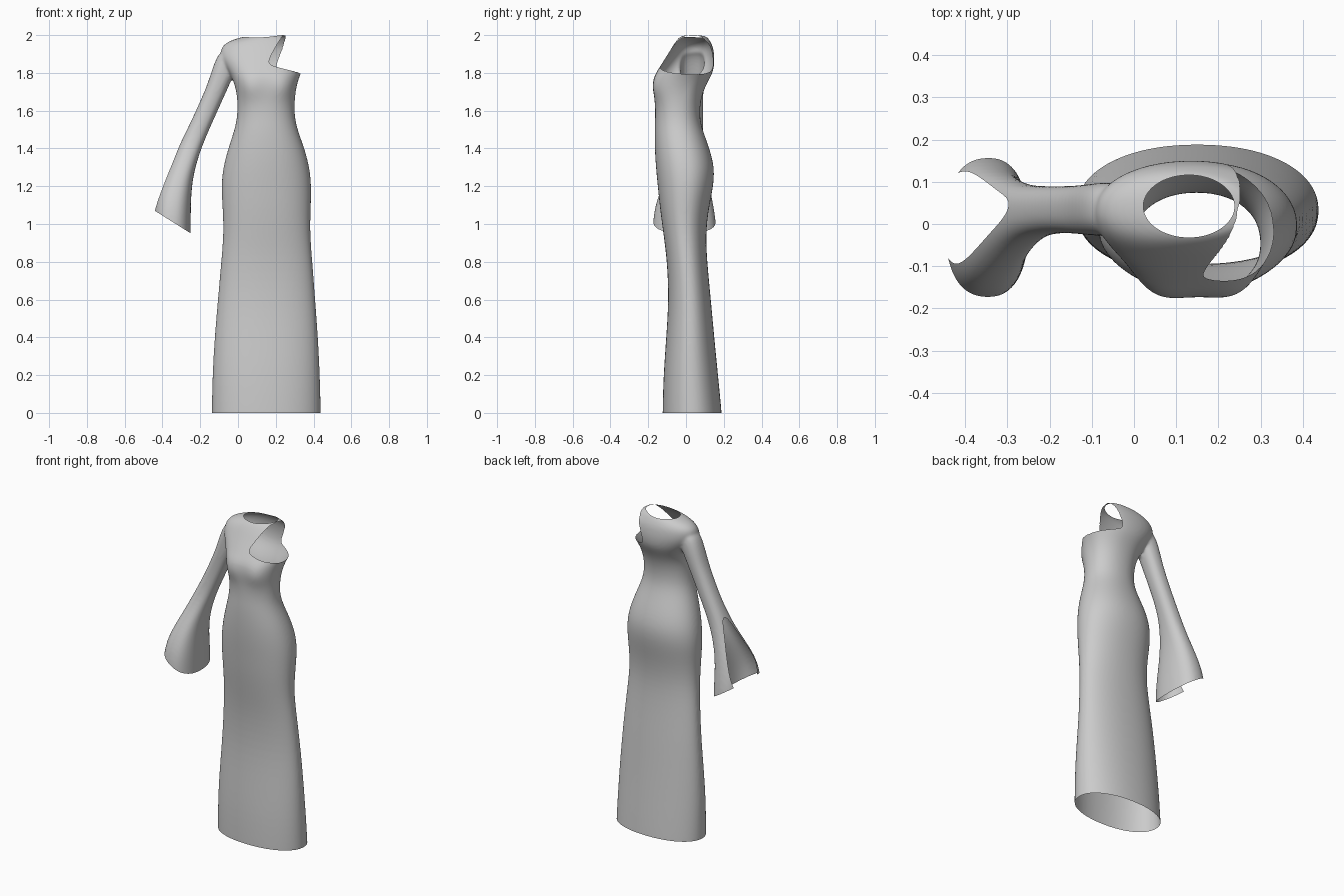
import bpy, bmesh, math

if "Cube" in bpy.data.objects:
    bpy.data.objects.remove(bpy.data.objects["Cube"])

N = 32  # points per cross-section


def loft(bm, rings, power):
    """Closed loft from rings (z, x0, x1, y0, y1) of superelliptic section."""
    prev = None
    for i, (z, x0, x1, y0, y1) in enumerate(rings):
        ring = []
        for k in range(N):
            c, s = math.cos(2 * math.pi * k / N), math.sin(2 * math.pi * k / N)
            e = 2 / power
            x = (x0 + x1) / 2 + (x1 - x0) / 2 * math.copysign(abs(c) ** e, c)
            y = (y0 + y1) / 2 + (y1 - y0) / 2 * math.copysign(abs(s) ** e, s)
            ring.append(bm.verts.new((x, y, z)))
        if prev:
            for k in range(N):
                j = (k + 1) % N
                bm.faces.new((prev[k], prev[j], ring[j], ring[k]))
        else:
            bm.faces.new(ring[::-1])
        prev = ring
    bm.faces.new(prev)
    return bm


def cut(bm, field):
    """Trim away everything where field > 0, leaving a clean edge."""
    val = {v: field(*v.co) for v in bm.verts}
    new = set()
    for e in list(bm.edges):
        a, b = e.verts
        if (val[a] > 0) != (val[b] > 0):
            fac = val[a] / (val[a] - val[b])
            new.add(bmesh.utils.edge_split(e, a, min(max(fac, 0.001), 0.999))[1])
    for f in list(bm.faces):
        hit = [v for v in f.verts if v in new]
        if len(hit) == 2:
            bmesh.utils.face_split(f, hit[0], hit[1])
    gone = [v for v in bm.verts if v not in new and val[v] > 0]
    bmesh.ops.delete(bm, geom=gone, context='VERTS')


# Body of the gown, hem to neck
body = [
    (-0.15, -0.14, 0.44, -0.125, 0.20), (0.0, -0.14, 0.44, -0.125, 0.19),
    (0.2, -0.137, 0.435, -0.12, 0.17), (0.4, -0.125, 0.425, -0.105, 0.15),
    (0.6, -0.108, 0.41, -0.092, 0.132), (0.8, -0.09, 0.395, -0.10, 0.112),
    (0.95, -0.077, 0.382, -0.12, 0.105), (1.08, -0.082, 0.386, -0.138, 0.12),
    (1.2, -0.09, 0.39, -0.15, 0.146), (1.3, -0.08, 0.38, -0.16, 0.152),
    (1.4, -0.053, 0.353, -0.166, 0.125), (1.5, -0.018, 0.315, -0.167, 0.087),
    (1.57, -0.004, 0.30, -0.163, 0.072), (1.65, -0.003, 0.30, -0.163, 0.077),
    (1.72, -0.012, 0.308, -0.168, 0.098), (1.78, -0.035, 0.325, -0.165, 0.132),
    (1.82, -0.06, 0.345, -0.145, 0.148), (1.87, -0.09, 0.36, -0.115, 0.152),
    (1.91, -0.095, 0.36, -0.09, 0.148), (1.94, -0.085, 0.345, -0.072, 0.142),
    (1.965, -0.055, 0.31, -0.055, 0.13), (1.985, 0.0, 0.28, -0.04, 0.118),
    (2.003, 0.08, 0.265, -0.015, 0.095),
]
# Bell sleeve, shoulder to cuff
sleeve = [
    (1.93, -0.085, 0.03, -0.02, 0.09), (1.86, -0.125, 0.01, -0.03, 0.1),
    (1.75, -0.157, -0.04, -0.027, 0.095), (1.65, -0.2, -0.085, -0.022, 0.09),
    (1.55, -0.245, -0.13, -0.022, 0.09), (1.45, -0.295, -0.175, -0.03, 0.09),
    (1.35, -0.34, -0.212, -0.06, 0.097), (1.25, -0.388, -0.238, -0.105, 0.115),
    (1.15, -0.435, -0.248, -0.148, 0.135), (1.05, -0.452, -0.25, -0.174, 0.155),
    (0.93, -0.46, -0.25, -0.178, 0.165), (0.82, -0.46, -0.25, -0.178, 0.165),
]
bm = loft(bmesh.new(), body, 2.15)
for v in bm.verts:  # bust
    if v.co.y < 0:
        v.co.y -= 0.03 * sum(math.exp(-((v.co.x - cx) / 0.07) ** 2 - ((v.co.z - 1.735) / 0.065) ** 2)
                             for cx in (0.05, 0.25))
loft(bm, sleeve[::-1], 2.4)
bmesh.ops.recalc_face_normals(bm, faces=bm.faces[:])
me = bpy.data.meshes.new("gown")
bm.to_mesh(me)
bm.free()
gown = bpy.data.objects.new("gown", me)
bpy.context.collection.objects.link(gown)

# Fuse body and sleeve into one smooth skin
gown.modifiers.new("sub", 'SUBSURF').levels = 2
rm = gown.modifiers.new("fuse", 'REMESH')
rm.mode, rm.voxel_size = 'VOXEL', 0.008
sm = gown.modifiers.new("smooth", 'SMOOTH')
sm.factor, sm.iterations = 0.5, 8
dg = bpy.context.evaluated_depsgraph_get()
skin = bpy.data.meshes.new_from_object(gown.evaluated_get(dg))
gown.modifiers.clear()
gown.data = skin


# Openings
def hem(x, y, z):
    return -z


def neck(x, y, z):
    return min(1 - ((x - 0.13) / 0.108) ** 2 - ((y - 0.042) / 0.074) ** 2, z - 1.88)


def bare_shoulder(x, y, z):
    a = z - (1.825 - 0.2 * (x - 0.155) - 0.08 * y)
    b = x - (0.165 + 0.2 * y) - 0.45 * (z - 1.84)
    return a * b - 0.0004 if a > 0 and b > 0 else min(a, b, 0) - 0.0004


def cuff_slit(x, y, z):
    return -0.31 - 0.34 * (1.42 - z) + 0.14 * y - x


def cuff(x, y, z):
    return min(1.07 - 0.63 * (x + 0.44) - z, -0.2 - x)


bm = bmesh.new()
bm.from_mesh(skin)
for field in (hem, neck, bare_shoulder, cuff_slit, cuff):
    cut(bm, field)
for f in bm.faces:
    f.smooth = True
bm.to_mesh(skin)
bm.free()
